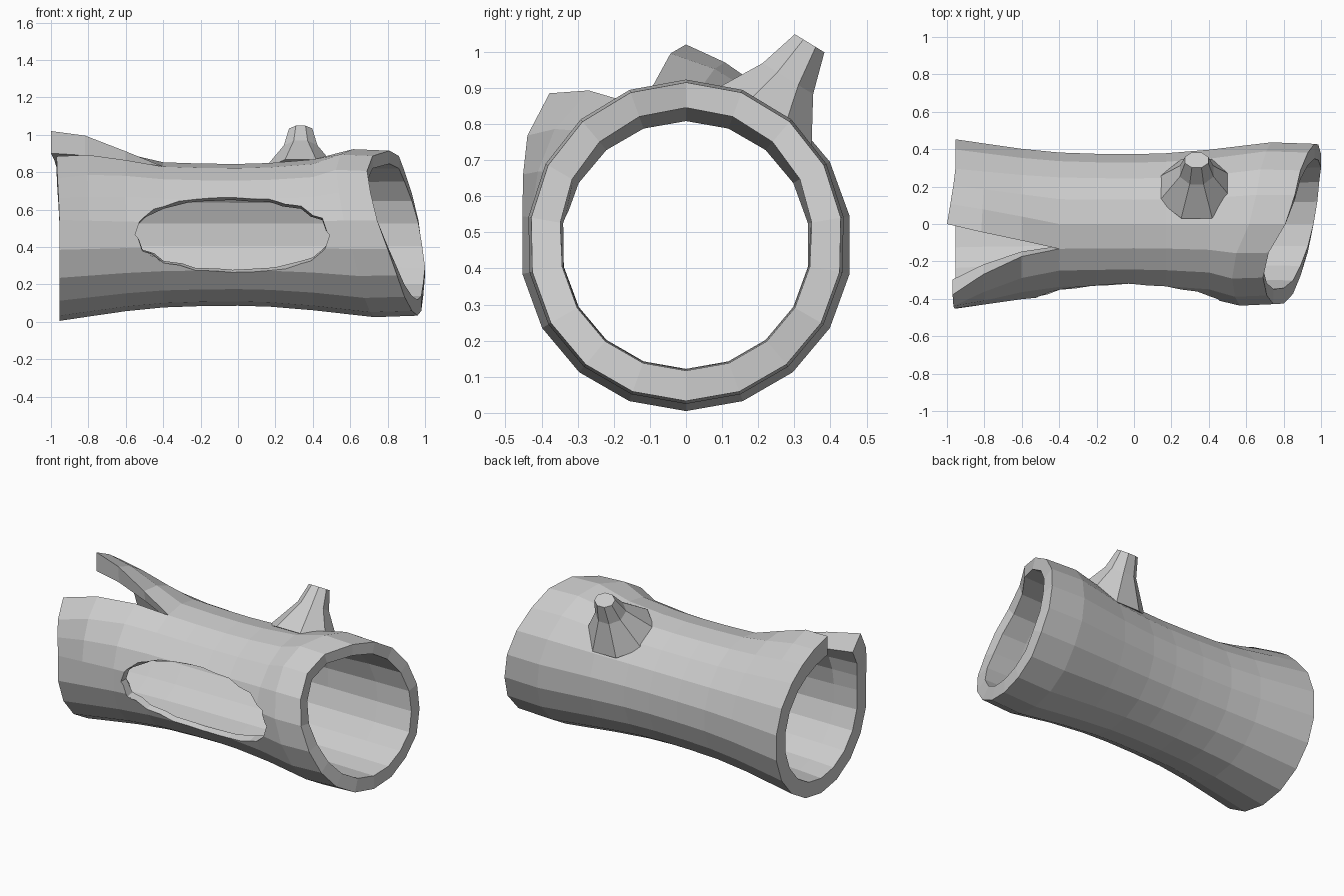
import bpy, bmesh
from math import sin, cos, pi, radians

if "Cube" in bpy.data.objects:
    bpy.data.objects.remove(bpy.data.objects["Cube"])

CZ = 0.465      # height of the log axis
N = 18          # sides of the log


def make_object(name, bm):
    bmesh.ops.recalc_face_normals(bm, faces=bm.faces)
    me = bpy.data.meshes.new(name)
    bm.to_mesh(me)
    bm.free()
    ob = bpy.data.objects.new(name, me)
    bpy.context.collection.objects.link(ob)
    return ob


# Log rings: x, outer radius, inner radius (last two follow the slanted end)
RINGS = [(-0.955, .46, .365), (-0.8, .437, .355), (-0.6, .408, .348), (-0.4, .388, .345),
         (-0.2, .381, .344), (0, .379, .343), (0.17, .384, .343), (0.4, .403, .343),
         (None, .44, .345), (None, .432, .348)]
# Slanted right end: x of each rim corner, from the split seam round the underside
END_X = [.72, .69, .71, .745, .80, .85, .89, .93, .96, .98, .99, 1.0, .985,
         .965, .93, .89, .86, .81, .72]
SPLIT = 3       # ring where the split starts
FRONT_W = {0: 1, 1: .7, 2: .3}
BACK_W = {N: 1, N - 1: .6, N - 2: .25}


def log_point(i, j, inner):
    x, r_out, r_in = RINGS[i]
    r = r_in if inner else r_out
    ang = -160 + 20 * j
    if x is None:
        top = max(0, -cos(radians(ang)))
        x = END_X[j] * (0.76 if i == len(RINGS) - 2 else 1)
        r += top * (.032 if inner else .018)
    # the two lips of the split peel apart and outward
    t = min(1, max(0, (-0.4 - x) / 0.555))
    if t > 0:
        k = 0.75 if inner else 1
        wf, wb = FRONT_W.get(j, 0), BACK_W.get(j, 0)
        ang += wf * 22 * t ** 1.8 - wb * 20 * t ** .8
        r += k * (wf * .105 * t ** 1.3 + wb * .095 * min(1, 1.4 * t))
        x -= t ** 3 * (wb * .045 + wf * .015)
    a = radians(ang)
    return (x, r * sin(a), CZ - r * cos(a))


# Hollow log
bm = bmesh.new()
M = len(RINGS)
out, inn = [[[bm.verts.new(log_point(i, j, s)) for j in range(N + 1)] for i in range(M)]
            for s in (False, True)]
for i in range(M - 1):
    for j in range(N):
        for g in (out, inn):
            bm.faces.new((g[i][j], g[i + 1][j], g[i + 1][j + 1], g[i][j + 1]))
for i in (0, M - 1):
    for j in range(N):
        bm.faces.new((out[i][j], out[i][j + 1], inn[i][j + 1], inn[i][j]))
for i in range(SPLIT):
    for j in (0, N):
        bm.faces.new((out[i][j], out[i + 1][j], inn[i + 1][j], inn[i][j]))
bmesh.ops.remove_doubles(bm, verts=bm.verts, dist=1e-4)
log = make_object("hollow_log", bm)


def loft(name, loops):
    bm = bmesh.new()
    rows = [[bm.verts.new(p) for p in loop] for loop in loops]
    n = len(rows[0])
    for a, b in zip(rows, rows[1:]):
        for k in range(n):
            bm.faces.new((a[k], a[(k + 1) % n], b[(k + 1) % n], b[k]))
    bm.faces.new(rows[0])
    bm.faces.new(rows[-1])
    return make_object(name, bm)


# Oval knothole cut through the front wall
def oval(y, rz, n=16):
    return [(-0.03 + .52 * cos(2 * pi * k / n), y, CZ + rz * sin(2 * pi * k / n))
            for k in range(n)]


cutter = loft("knothole_cutter", [oval(-.6, .313), oval(-.1, .113)])
cutter.hide_render = True
mod = log.modifiers.new("knothole", 'BOOLEAN')
mod.operation = 'DIFFERENCE'
mod.solver = 'EXACT'
mod.object = cutter
bpy.context.view_layer.objects.active = log
bpy.ops.object.modifier_apply(modifier=mod.name)
bpy.data.objects.remove(cutter)


# Broken branch stub, leaning out of the upper back
def stub_ring(d, rx, rt, n=8):
    lean = radians(31.5)
    pts = []
    for k in range(n):
        a = 2 * pi * (k + .5) / n
        u, v = rx * cos(a) / cos(pi / n), rt * sin(a) / cos(pi / n)
        pts.append((.335 + u, d * sin(lean) + v * cos(lean), CZ + d * cos(lean) - v * sin(lean)))
    return pts


loft("branch_stub", [stub_ring(.36, .20, .185), stub_ring(.54, .09, .082),
                     stub_ring(.655, .062, .048)])
